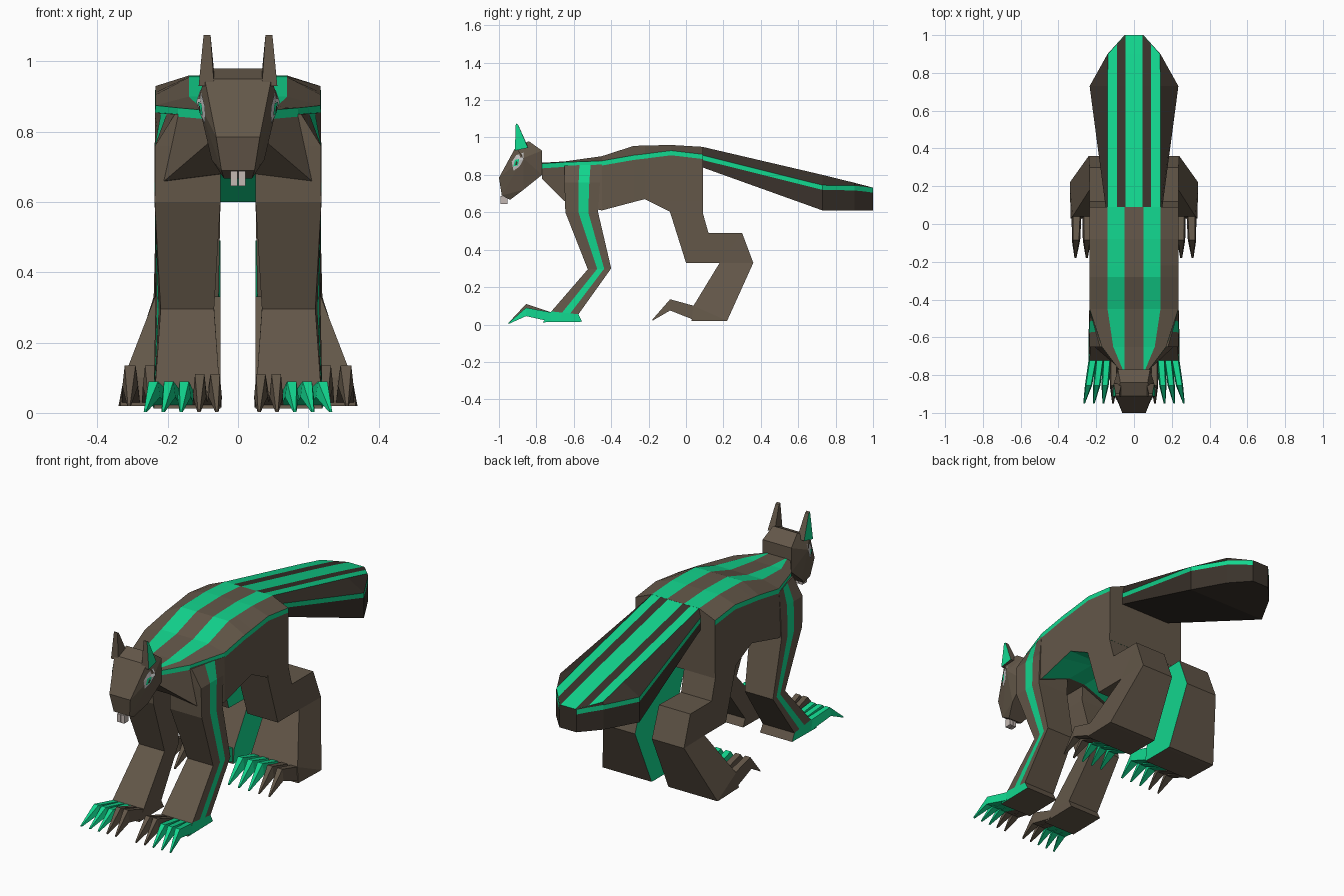
import bpy, bmesh
from mathutils import Vector
from mathutils.bvhtree import BVHTree

if "Cube" in bpy.data.objects:
    bpy.data.objects.remove(bpy.data.objects["Cube"])


def material(name, rgb):
    m = bpy.data.materials.new(name)
    m.diffuse_color = (*rgb, 1)
    m.use_nodes = True
    m.node_tree.nodes["Principled BSDF"].inputs["Base Color"].default_value = m.diffuse_color
    return m


MATS = [material("brown fur", (0.125, 0.095, 0.066)),
        material("bright green", (0.006, 0.67, 0.27)),
        material("dark brown fur", (0.042, 0.032, 0.024)),
        material("eye grey", (0.55, 0.55, 0.55)),
        material("tooth ivory", (0.55, 0.48, 0.45))]
B, G, D, E, T = range(5)


def finish(name, bm, closed=True):
    if closed:
        bmesh.ops.remove_doubles(bm, verts=bm.verts, dist=0.0005)
        bmesh.ops.recalc_face_normals(bm, faces=bm.faces)
    me = bpy.data.meshes.new(name)
    bm.to_mesh(me)
    bm.free()
    for m in MATS:
        me.materials.append(m)
    ob = bpy.data.objects.new(name, me)
    bpy.context.collection.objects.link(ob)
    return ob


def loft(name, rings, colour, cap=B):
    """Skin rings of points; colour(segment, column) picks the material."""
    bm = bmesh.new()
    vs = [[bm.verts.new(p) for p in r] for r in rings]
    n = len(rings[0])
    for i in range(len(vs) - 1):
        for j in range(n):
            k = (j + 1) % n
            f = bm.faces.new((vs[i][j], vs[i][k], vs[i + 1][k], vs[i + 1][j]))
            f.material_index = colour(i, j)
    for end in (vs[0], vs[-1]):
        bm.faces.new(end).material_index = cap
    return finish(name, bm)


def mirrored_ring(y, half):
    return [(x, y, z) for x, z in half] + [(-x, y, z) for x, z in reversed(half)]


# Torso: y, top z, edge z, top half width, edge half width, belly half width, belly z, mid belly z
torso = [(-0.77, 0.865, 0.86, 0.06, 0.08, 0.07, 0.78, 0.78),
         (-0.65, 0.872, 0.868, 0.11, 0.17, 0.21, 0.66, 0.68),
         (-0.45, 0.90, 0.875, 0.14, 0.235, 0.235, 0.61, 0.68),
         (-0.28, 0.955, 0.905, 0.14, 0.235, 0.235, 0.655, 0.68),
         (-0.22, 0.957, 0.912, 0.14, 0.235, 0.235, 0.67, 0.67),
         (-0.08, 0.96, 0.93, 0.14, 0.235, 0.235, 0.60, 0.60),
         (0.09, 0.95, 0.91, 0.14, 0.235, 0.235, 0.60, 0.60)]
rings = [mirrored_ring(y, [(0.05, zt), (xo, zt), (xe, ze), (xe + 0.001, ze - 0.025),
                           (xb, zb), (0.05, zc)])
         for y, zt, ze, xo, xe, xb, zb, zc in torso]
torso_cols = [G, B, G, B, G, G, G, B, G, B, G, B]
loft("torso", rings,
     lambda i, j: B if i < 2 and j in (4, 5, 6) else torso_cols[j])

# Tail: y, top z, rim z, bottom z, rim half width
tail = [(0.088, 0.95, 0.905, 0.84, 0.15), (0.73, 0.80, 0.745, 0.61, 0.235),
        (0.90, 0.758, 0.742, 0.61, 0.14), (0.95, 0.745, 0.737, 0.61, 0.095),
        (1.0, 0.732, 0.73, 0.61, 0.05)]
rings = [mirrored_ring(y, [(0.044, zt), (min(0.09, xe - 0.004), zt),
                           (min(0.14, xe - 0.002), zt), (xe, ze), (xe, ze - 0.025), (xe, zb)])
         for y, zt, ze, zb, xe in tail]
tail_cols = [D, G, D, G, D, D, D, G, D, G, D, G]
loft("tail", rings, lambda i, j: tail_cols[j], D)


def claw(name, x0, x1, w, base, knuckle, tip, mat):
    """base/knuckle: (y, low z, high z); tip: (y, z)."""
    r = []
    for x, (y, lo, hi), k in ((x0, base, 1), ((x0 + x1) / 2, knuckle, 0.85),
                              (x1, (tip[0], tip[1], tip[1] + 0.006), 0.2)):
        h = w * k / 2
        r.append([(x - h, y, lo), (x + h, y, lo), (x + h * 0.7, y, hi), (x - h * 0.7, y, hi)])
    loft(name, r, lambda i, j: mat, mat)


for s, side in ((1, "right"), (-1, "left")):
    # Front leg: front (y, z), back (y, z), inner x, outer x at front, outer x at back
    rings = []
    for (fy, fz), (by, bz), xi, xf, xb in (
            ((-0.65, 0.85), (-0.45, 0.855), 0.05, 0.18, 0.236),
            ((-0.65, 0.76), (-0.46, 0.76), 0.05, 0.236, 0.237),
            ((-0.645, 0.60), (-0.47, 0.60), 0.05, 0.237, 0.237),
            ((-0.525, 0.295), (-0.40, 0.30), 0.068, 0.22, 0.235),
            ((-0.72, 0.07), (-0.575, 0.055), 0.052, 0.236, 0.24),
            ((-0.765, 0.012), (-0.555, 0.015), 0.05, 0.24, 0.24)):
        def at(t, x):
            return (s * x, fy + (by - fy) * t, fz + (bz - fz) * t)
        rings.append([at(0, xi), at(0, xf), at(0.4, xf * 0.6 + xb * 0.4),
                      at(0.7, xf * 0.3 + xb * 0.7), at(1, xb), at(1, xi)])
    loft(f"front_leg_{side}", rings,
         lambda i, j: G if j == 2 or (i == 4 and j in (1, 3)) else B)

    # Hind leg, green on its inner face
    rings = []
    for (fy, fz), (by, bz), xi, xf, xb in (
            ((-0.085, 0.75), (0.089, 0.75), 0.05, 0.234, 0.234),
            ((-0.085, 0.60), (0.089, 0.60), 0.05, 0.236, 0.236),
            ((0.0, 0.33), (0.12, 0.49), 0.055, 0.236, 0.236),
            ((0.18, 0.33), (0.30, 0.49), 0.05, 0.236, 0.236),
            ((0.18, 0.33), (0.36, 0.33), 0.05, 0.236, 0.24),
            ((0.04, 0.10), (0.22, 0.02), 0.05, 0.325, 0.34),
            ((0.03, 0.02), (0.20, 0.019), 0.05, 0.335, 0.34)):
        rings.append([(s * xi, fy, fz), (s * xf, fy, fz), (s * xb, by, bz), (s * xi, by, bz)])
    loft(f"hind_leg_{side}", rings, lambda i, j: G if j == 3 else B)

    # Five claws per foot
    for n in range(5):
        claw(f"front_claw_{side}_{n}", s * (0.07 + 0.037 * n), s * (0.06 + 0.051 * n), 0.045,
             (-0.72, 0.015, 0.065), (-0.855, 0.045, 0.11 if n < 2 else 0.09),
             (-0.95, 0.002), B if n < 2 else G)
        claw(f"hind_claw_{side}_{n}", s * (0.08 + 0.056 * n), s * (0.07 + 0.06 * n), 0.052,
             (0.05, 0.022, 0.098), (-0.085, 0.075, 0.135), (-0.18, 0.02), G if n < 3 else B)

    # Ear with a green outer face
    ear = [[(0.068, -0.915, 0.93), (0.112, -0.915, 0.93), (0.108, -0.845, 0.945), (0.066, -0.845, 0.95)],
           [(0.078, -0.91, 1.075), (0.098, -0.91, 1.075), (0.098, -0.898, 1.07), (0.078, -0.898, 1.07)]]
    loft(f"ear_{side}", [[(s * x, y, z) for x, y, z in r] for r in ear],
         lambda i, j: G if j == 1 else B)

    # Front tooth
    tooth = [[(s * x, y, z) for x, y in ((0.001, -0.992), (0.021, -0.992), (0.02, -0.955), (0.001, -0.955))]
             for z in (0.645, 0.688)]
    loft(f"tooth_{side}", tooth, lambda i, j: T, T)

# Head: faceted hull of mirrored points
head_pts = [(0.085, -0.77, 0.93), (0.085, -0.77, 0.80), (0.072, -0.84, 0.98),
            (0.095, -0.91, 0.95), (0.115, -0.87, 0.89), (0.075, -0.87, 0.72),
            (0.062, -1.0, 0.785), (0.047, -0.985, 0.69), (0.04, -0.94, 0.667)]
bm = bmesh.new()
for x, y, z in head_pts:
    for s in (1, -1):
        bm.verts.new((s * x, y, z))
bmesh.ops.convex_hull(bm, input=bm.verts)
bmesh.ops.dissolve_limit(bm, angle_limit=0.03, verts=bm.verts, edges=bm.edges)
bmesh.ops.recalc_face_normals(bm, faces=bm.faces)
surface = BVHTree.FromBMesh(bm)
finish("head", bm)


def face_plate(name, outline, lift, mat):
    """Thin plates laid on both sides of the head."""
    bm = bmesh.new()
    cy = sum(p[0] for p in outline) / len(outline)
    cz = sum(p[1] for p in outline) / len(outline)
    for s in (1, -1):
        vs = []
        for y, z in outline + [(cy, cz)]:
            hit = surface.ray_cast(Vector((s, y, z)), Vector((-s, 0, 0)))[0]
            vs.append(bm.verts.new((hit.x + s * lift if hit else s * 0.1, y, z)))
        n = len(outline)
        for i in range(n):
            tri = [vs[i], vs[(i + 1) % n], vs[n]]
            f = bm.faces.new(tri)
            f.normal_update()
            if f.normal.x * s < 0:
                f.normal_flip()
            f.material_index = mat
    finish(name, bm, closed=False)


# Eyes
face_plate("eye_whites", [(-0.922, 0.822), (-0.932, 0.87), (-0.908, 0.905),
                          (-0.868, 0.92), (-0.868, 0.885), (-0.89, 0.845)], 0.005, E)
face_plate("irises", [(-0.924, 0.845), (-0.915, 0.88), (-0.892, 0.885), (-0.898, 0.852)], 0.008, G)
face_plate("pupils", [(-0.914, 0.855), (-0.908, 0.874), (-0.90, 0.868), (-0.904, 0.853)], 0.0095, D)
